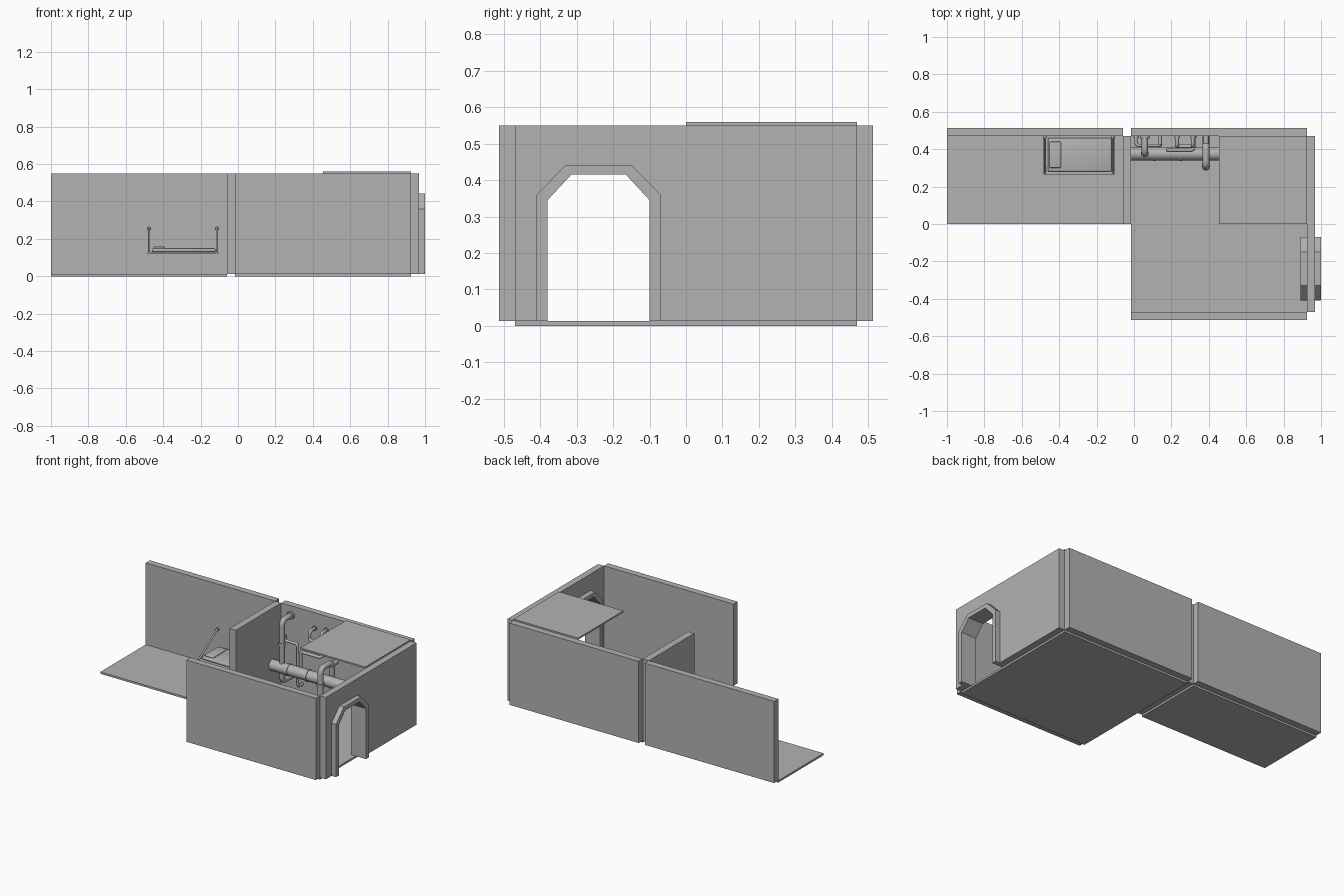
import bpy, bmesh, math
from mathutils import Vector

if "Cube" in bpy.data.objects:
    bpy.data.objects.remove(bpy.data.objects["Cube"])

grey = bpy.data.materials.new("plain grey")
grey.diffuse_color = (0.45, 0.45, 0.45, 1)
grey.use_nodes = True
grey.node_tree.nodes["Principled BSDF"].inputs["Base Color"].default_value = grey.diffuse_color


def finish(name, bm, smooth=False):
    bmesh.ops.recalc_face_normals(bm, faces=bm.faces)
    me = bpy.data.meshes.new(name)
    bm.to_mesh(me)
    bm.free()
    me.materials.append(grey)
    ob = bpy.data.objects.new(name, me)
    bpy.context.collection.objects.link(ob)
    if smooth:
        bpy.ops.object.select_all(action='DESELECT')
        ob.select_set(True)
        bpy.context.view_layer.objects.active = ob
        bpy.ops.object.shade_smooth_by_angle(angle=math.radians(40))
    return ob


def box(name, x, y, z, bevel=0.0):
    bm = bmesh.new()
    bmesh.ops.create_cube(bm, size=1)
    for v in bm.verts:
        v.co = Vector([(r[0] + r[1]) / 2 + c * (r[1] - r[0]) for r, c in zip((x, y, z), v.co)])
    if bevel:
        bmesh.ops.bevel(bm, geom=bm.edges[:], offset=bevel, segments=3, profile=0.5, affect='EDGES')
    return finish(name, bm, bevel > 0)


def extrude_x(name, profile, x0, x1):
    """Closed (y, z) profile extruded along x."""
    bm = bmesh.new()
    f = bm.faces.new([bm.verts.new((x0, y, z)) for y, z in profile])
    r = bmesh.ops.extrude_face_region(bm, geom=[f])
    for v in r['geom']:
        if isinstance(v, bmesh.types.BMVert):
            v.co.x = x1
    return finish(name, bm)


def pipe(name, pts, radius, bend=0.035, sides=16):
    """Tube along a path with rounded corners."""
    pts = [Vector(p) for p in pts]
    path = [pts[0]]
    for a, b, c in zip(pts, pts[1:], pts[2:]):
        d = min(bend, (a - b).length * 0.49, (c - b).length * 0.49)
        s, e = b + (a - b).normalized() * d, b + (c - b).normalized() * d
        path += [s.lerp(b, t).lerp(b.lerp(e, t), t) for t in [i / 6 for i in range(7)]]
    path.append(pts[-1])
    bm = bmesh.new()
    rings, normal = [], None
    for i, p in enumerate(path):
        t = (path[min(i + 1, len(path) - 1)] - path[max(i - 1, 0)]).normalized()
        normal = t.orthogonal() if normal is None else normal - t * normal.dot(t)
        normal.normalize()
        side = t.cross(normal)
        rings.append([bm.verts.new(p + radius * (normal * math.cos(k * math.tau / sides)
                      + side * math.sin(k * math.tau / sides))) for k in range(sides)])
    for r, q in zip(rings, rings[1:]):
        for k in range(sides):
            j = (k + 1) % sides
            bm.faces.new((r[k], r[j], q[j], q[k]))
    bm.faces.new(rings[0])
    bm.faces.new(rings[-1])
    return finish(name, bm, True)


# Floors, walls and ceiling panel
F, T = 0.013, 0.55
LEFT, RIGHT = (-1.0, -0.06), (-0.015, 0.925)
box("left_floor", LEFT, (0, 0.47), (0, F))
box("right_floor", RIGHT, (-0.47, 0.47), (0, F))
box("left_back_wall", LEFT, (0.47, 0.513), (F, T))
box("right_back_wall", RIGHT, (0.47, 0.513), (F, T))
box("front_wall", RIGHT, (-0.513, -0.47), (F, T))
box("divider_wall", (-0.06, -0.015), (0, 0.47), (F, T))
box("ceiling_panel", (0.455, 0.925), (0, 0.47), (T, 0.56))

# Side wall with doorway, and the arched frame around it
inner = [(-0.38, F), (-0.38, 0.345), (-0.315, 0.415), (-0.165, 0.415), (-0.10, 0.345), (-0.10, F)]
outer = [(-0.41, F), (-0.41, 0.36), (-0.33, 0.442), (-0.15, 0.442), (-0.07, 0.36), (-0.07, F)]
extrude_x("door_wall", [(-0.47, F), (-0.47, T), (0.47, T), (0.47, F)] + inner[::-1], 0.925, 0.968)
extrude_x("door_frame", outer + inner[::-1], 0.89, 1.0)

# Fold-down bunk with slanted supports
box("bunk_base", (-0.485, -0.105), (0.265, 0.47), (0.12, 0.13))
box("mattress", (-0.46, -0.12), (0.28, 0.46), (0.13, 0.15), 0.008)
box("pillow", (-0.452, -0.39), (0.30, 0.44), (0.147, 0.16), 0.006)
for i, x in enumerate((-0.475, -0.113)):
    pipe(f"bunk_support_{i}", [(x, 0.272, 0.13), (x, 0.47, 0.262)], 0.006, sides=10)
    pipe(f"support_mount_{i}", [(x, 0.46, 0.255), (x, 0.47, 0.255)], 0.011, sides=12)

# Large main pipe with collars
pipe("main_pipe", [(-0.015, 0.375, 0.18), (0.925, 0.375, 0.18)], 0.035, sides=24)
for i, x in enumerate((0.11, 0.25, 0.60)):
    pipe(f"main_collar_{i}", [(x - 0.006, 0.375, 0.18), (x + 0.006, 0.375, 0.18)], 0.039, sides=24)

# Tall riser, bent into the wall at top and bottom
pipe("riser_pipe", [(0.058, 0.47, 0.49), (0.058, 0.375, 0.49), (0.058, 0.375, 0.09), (0.058, 0.47, 0.09)], 0.017)
pipe("riser_flange", [(0.058, 0.456, 0.49), (0.058, 0.47, 0.49)], 0.025)
pipe("riser_collar", [(0.058, 0.375, 0.325), (0.058, 0.375, 0.345)], 0.022)

# Arched pipe over the main pipe
pipe("arch_pipe", [(0.385, 0.307, F), (0.385, 0.307, 0.285), (0.385, 0.425, 0.285),
                   (0.385, 0.425, 0.08), (0.385, 0.47, 0.08)], 0.018)
pipe("arch_collar", [(0.385, 0.307, 0.17), (0.385, 0.307, 0.19)], 0.023)
pipe("arch_branch", [(0.385, 0.425, 0.27), (0.385, 0.47, 0.27)], 0.015)

# Thin winding pipes on the back wall
pipe("thin_pipe_upper", [(0.23, 0.47, 0.45), (0.23, 0.415, 0.45), (0.23, 0.415, 0.39), (0.315, 0.415, 0.39),
                         (0.315, 0.415, 0.46), (0.315, 0.47, 0.46)], 0.01, 0.02, 12)
pipe("thin_pipe_lower", [(0.32, 0.47, 0.31), (0.32, 0.395, 0.31), (0.18, 0.395, 0.31),
                         (0.18, 0.395, 0.21)], 0.01, 0.02, 12)
pipe("thin_pipe_side", [(0.01, 0.47, 0.34), (0.01, 0.42, 0.34), (0.14, 0.42, 0.34),
                        (0.14, 0.42, 0.06), (0.14, 0.47, 0.06)], 0.009, 0.02, 12)
for i, (x, z) in enumerate(((0.23, 0.45), (0.315, 0.46), (0.32, 0.31), (0.01, 0.34))):
    pipe(f"thin_flange_{i}", [(x, 0.462, z), (x, 0.47, z)], 0.016, sides=12)
